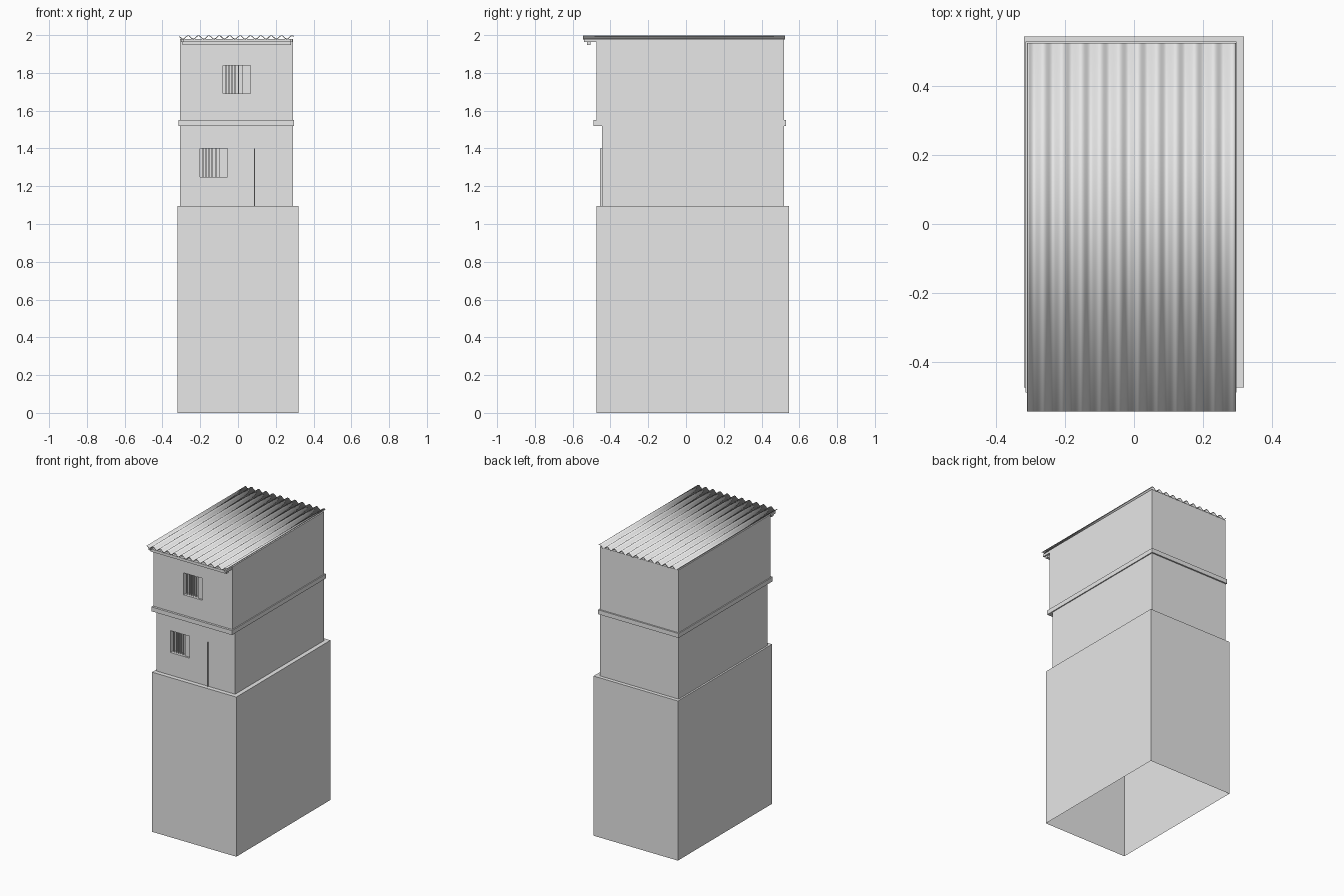
import bpy, bmesh, math

cube = bpy.data.objects.get("Cube")
if cube:
    bpy.data.objects.remove(cube, do_unlink=True)

grey = bpy.data.materials.new("plain_grey")
grey.use_nodes = True
grey.diffuse_color = (0.8, 0.8, 0.8, 1)
grey.node_tree.nodes["Principled BSDF"].inputs["Base Color"].default_value = (0.8, 0.8, 0.8, 1)


def finish(name, bm):
    mesh = bpy.data.meshes.new(name)
    bm.to_mesh(mesh)
    bm.free()
    mesh.materials.append(grey)
    ob = bpy.data.objects.new(name, mesh)
    bpy.context.collection.objects.link(ob)
    return ob


def box(name, x, y, z, open_bottom=False):
    bm = bmesh.new()
    bmesh.ops.create_cube(bm, size=1)
    for v in bm.verts:
        v.co = [r[0] if c < 0 else r[1] for c, r in zip(v.co, (x, y, z))]
    if open_bottom:
        low = [f for f in bm.faces if f.normal.z < -0.5]
        bmesh.ops.delete(bm, geom=low, context='FACES')
    return finish(name, bm)


def add_window(level, wall, x0, z0, front):
    """Recess in the front wall with bars on one side and a plain pane on the other."""
    w, h, depth = 0.145, 0.15, 0.04
    cutter = box(level + "_window_cutter", (x0, x0 + w), (front - 0.1, front + depth), (z0, z0 + h))
    cutter.hide_render = True
    cutter.hide_viewport = True
    cut = wall.modifiers.new("window_opening", 'BOOLEAN')
    cut.operation = 'DIFFERENCE'
    cut.solver = 'EXACT'
    cut.object = cutter
    for i, offset in enumerate((0.012, 0.028, 0.044, 0.06, 0.08)):
        box(f"{level}_window_bar_{i + 1}", (x0 + offset, x0 + offset + 0.006),
            (front + 0.016, front + 0.024), (z0, z0 + h))
    box(level + "_window_pane", (x0 + 0.1, x0 + w), (front + 0.012, front + 0.02), (z0, z0 + h))


# Tall plinth, hollow from below
box("base_block", (-0.32, 0.32), (-0.475, 0.545), (0, 1.095), open_bottom=True)

# Two storeys and the band between them
side = (-0.308, 0.29)
lower = box("lower_storey", side, (-0.445, 0.52), (1.095, 1.525))
upper = box("upper_storey", side, (-0.475, 0.52), (1.545, 1.98))
box("floor_band", (-0.315, 0.297), (-0.49, 0.53), (1.52, 1.55))

# Windows and the door edge
add_window("lower", lower, -0.2, 1.25, -0.445)
add_window("upper", upper, -0.08, 1.69, -0.475)
box("door_edge", (0.086, 0.089), (-0.455, -0.445), (1.095, 1.4))

# Eave timbers
box("eave_beam", (-0.295, 0.28), (-0.525, -0.505), (1.948, 1.967))
for name, x in (("right", -0.302), ("left", 0.274)):
    box(name + "_rafter_end", (x, x + 0.014), (-0.54, -0.475), (1.963, 1.98))

# Corrugated roof sheet
bm = bmesh.new()
waves, steps, x0, width = 11, 12, -0.31, 0.605
rows = []
for i in range(waves * steps + 1):
    x = x0 + width * i / (waves * steps)
    z = 1.988 + 0.009 * math.cos(math.tau * (x + 0.264) / 0.055)
    rows.append([bm.verts.new((x, y, z)) for y in (-0.545, 0.525)])
for a, b in zip(rows, rows[1:]):
    bm.faces.new((a[0], b[0], b[1], a[1]))
roof = finish("corrugated_roof", bm)
sheet = roof.modifiers.new("sheet_thickness", 'SOLIDIFY')
sheet.thickness = 0.004
sheet.offset = 0
bpy.ops.object.select_all(action='DESELECT')
roof.select_set(True)
bpy.context.view_layer.objects.active = roof
bpy.ops.object.shade_smooth_by_angle(angle=math.radians(40))
